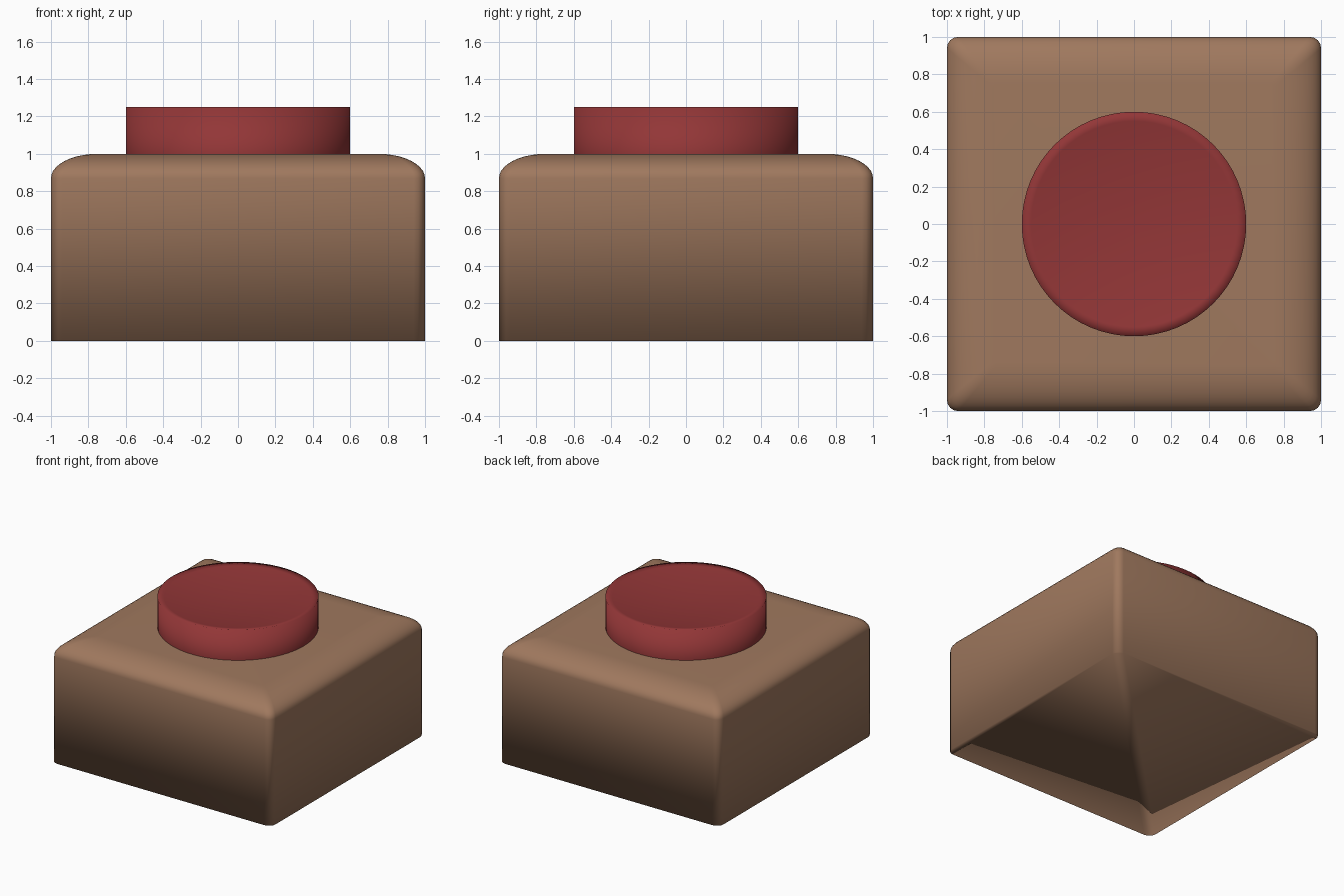
import bpy, bmesh
from math import sin, cos, pi

if "Cube" in bpy.data.objects:
    bpy.data.objects.remove(bpy.data.objects["Cube"])


def material(name, colour):
    m = bpy.data.materials.new(name)
    m.diffuse_color = colour
    m.use_nodes = True
    m.node_tree.nodes["Principled BSDF"].inputs["Base Color"].default_value = m.diffuse_color
    return m


def loft(name, rings, mat):
    """Skin a stack of closed rings, cap both ends and shade smooth."""
    bm = bmesh.new()
    loops = [[bm.verts.new(p) for p in ring] for ring in rings]
    n = len(loops[0])
    for a, b in zip(loops, loops[1:]):
        for i in range(n):
            j = (i + 1) % n
            bm.faces.new((a[i], a[j], b[j], b[i]))
    bottom = bm.faces.new(loops[0][::-1])
    bm.faces.new(loops[-1])
    bmesh.ops.triangulate(bm, faces=[bottom], ngon_method='BEAUTY')
    for f in bm.faces:
        f.smooth = True
    mesh = bpy.data.meshes.new(name)
    bm.to_mesh(mesh)
    bm.free()
    mesh.materials.append(mat)
    ob = bpy.data.objects.new(name, mesh)
    bpy.context.collection.objects.link(ob)
    return ob


def rounded_square(half, r, z, steps=4):
    pts = []
    for q, (sx, sy) in enumerate([(1, 1), (-1, 1), (-1, -1), (1, -1)]):
        for k in range(steps + 1):
            a = (q + k / steps) * pi / 2
            pts.append((sx * (half - r) + r * cos(a),
                        sy * (half - r) + r * sin(a), z))
    return pts


def circle(r, z, n=64):
    return [(r * cos(2 * pi * i / n), r * sin(2 * pi * i / n), z) for i in range(n)]


# Base block: square with small corner radius and wide elliptical top shoulder
base_rings = [rounded_square(1, 0.06, 0)]
for k in range(11):
    t = k / 10 * pi / 2
    base_rings.append(rounded_square(0.75 + 0.25 * cos(t),
                                     0.02 + 0.04 * cos(t),
                                     0.87 + 0.13 * sin(t)))
loft("base_block", base_rings, material("brown", (0.35, 0.19, 0.113, 1)))

# Round push button: seated into the block, with a shallow dished top
dish = [circle(r, 1.25 - 0.05 * (1 - (r / 0.6) ** 2))
        for r in (0.6, 0.55, 0.48, 0.4, 0.3, 0.2, 0.1, 0.02)]
loft("push_button", [circle(0.6, 0.75)] + dish,
     material("red", (0.29, 0.037, 0.038, 1)))
